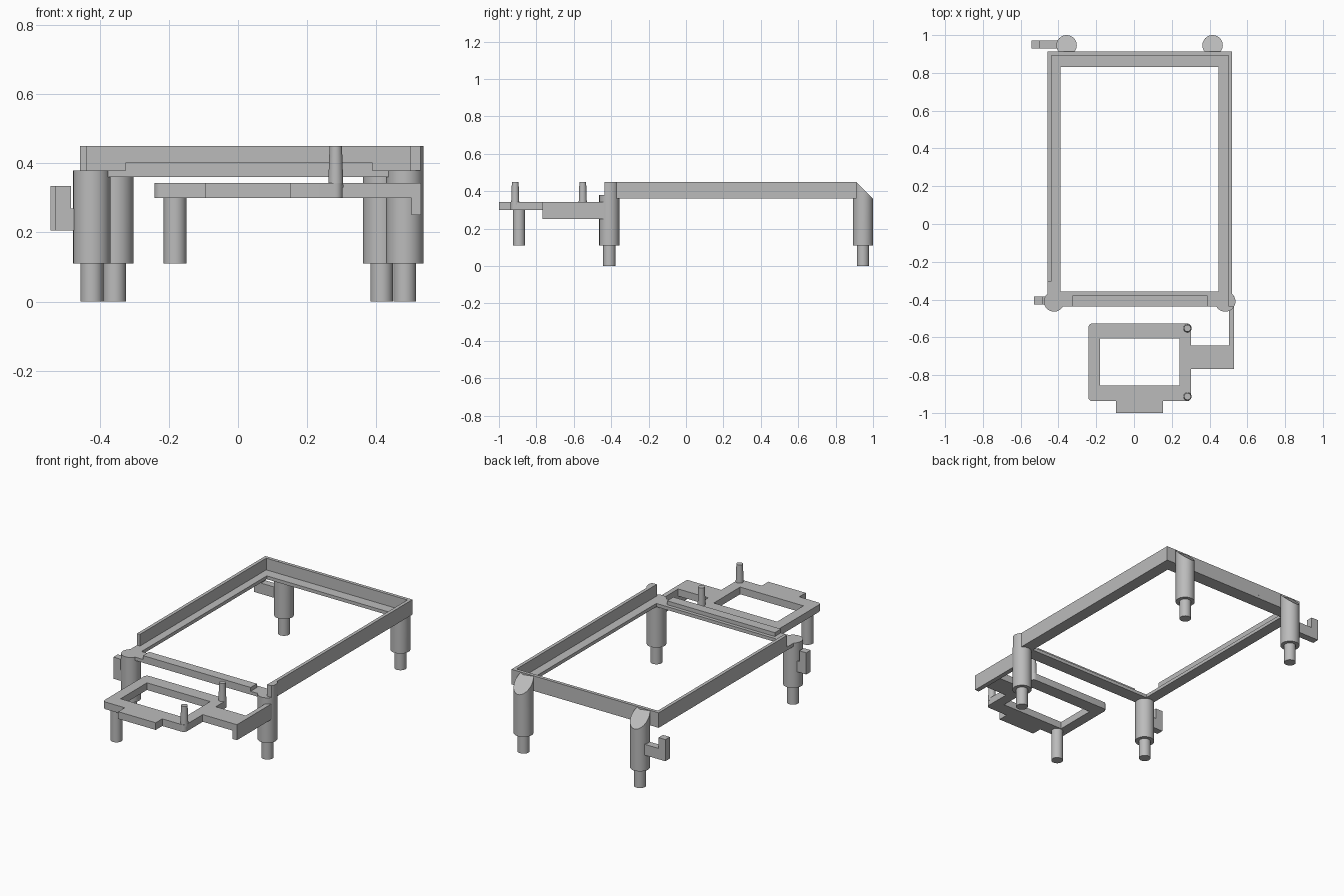
import bpy
import bmesh
from math import cos, sin, pi, radians

cube = bpy.data.objects.get("Cube")
if cube:
    bpy.data.objects.remove(cube, do_unlink=True)

GREY = (0.5, 0.5, 0.5, 1)
grey = bpy.data.materials.new("plain grey")
grey.use_nodes = True
grey.diffuse_color = GREY
grey.node_tree.nodes["Principled BSDF"].inputs["Base Color"].default_value = GREY


def add(name, mesh):
    ob = bpy.data.objects.new(name, mesh)
    mesh.materials.clear()
    mesh.materials.append(grey)
    bpy.context.collection.objects.link(ob)
    bpy.ops.object.select_all(action="DESELECT")
    ob.select_set(True)
    bpy.context.view_layer.objects.active = ob
    bpy.ops.object.shade_smooth_by_angle(angle=radians(30))
    return ob


def rect(x0, x1, y0, y1):
    return [(x0, y0), (x1, y0), (x1, y1), (x0, y1)]


def plate(name, loops, z0, z1):
    """Flat plate from an outline, with further loops as holes."""
    curve = bpy.data.curves.new(name, "CURVE")
    curve.dimensions = "2D"
    curve.fill_mode = "BOTH"
    curve.extrude = (z1 - z0) / 2
    for loop in loops:
        spline = curve.splines.new("POLY")
        spline.points.add(len(loop) - 1)
        for p, (x, y) in zip(spline.points, loop):
            p.co = (x, y, 0, 1)
        spline.use_cyclic_u = True
    temp = bpy.data.objects.new(name + " outline", curve)
    bpy.context.collection.objects.link(temp)
    deps = bpy.context.evaluated_depsgraph_get()
    mesh = bpy.data.meshes.new_from_object(temp.evaluated_get(deps))
    bpy.data.objects.remove(temp, do_unlink=True)
    bm = bmesh.new()
    bm.from_mesh(mesh)
    bmesh.ops.remove_doubles(bm, verts=bm.verts, dist=0.0001)
    bmesh.ops.translate(bm, verts=bm.verts, vec=(0, 0, (z0 + z1) / 2))
    bmesh.ops.recalc_face_normals(bm, faces=bm.faces)
    bm.to_mesh(mesh)
    bm.free()
    return add(name, mesh)


def cylinder(name, x, y, z0, z1, r, r_top=None, slope=None):
    bm = bmesh.new()
    bmesh.ops.create_cone(bm, cap_ends=True, segments=40, radius1=r,
                          radius2=r_top or r, depth=z1 - z0)
    bmesh.ops.translate(bm, verts=bm.verts, vec=(x, y, (z0 + z1) / 2))
    if slope:
        for v in bm.verts:
            v.co.z = min(v.co.z, slope - v.co.y)
    mesh = bpy.data.meshes.new(name)
    bm.to_mesh(mesh)
    bm.free()
    return add(name, mesh)


def arc(x, y, r, start, steps=6):
    return [(x + r * cos(start + i * pi / 2 / steps),
             y + r * sin(start + i * pi / 2 / steps)) for i in range(steps + 1)]


# Main frame: flat ledge, raised rim on three sides, low front lip
L, R, F, B = -0.457, 0.52, -0.437, 0.912
T = 0.02
plate("frame_ledge", [rect(L, R, F, B), rect(-0.39, 0.447, -0.357, 0.83)], 0.36, 0.38)
plate("frame_rim", [[(R - T, F), (R, F), (R, B), (L, B), (L, -0.305),
                     (L + T, -0.305), (L + T, B - T), (R - T, B - T)]], 0.36, 0.45)
plate("front_lip", [rect(-0.325, 0.39, F, -0.378)], 0.36, 0.403)

# Legs with thinner foot pins
LEG = 0.054
PIN = 0.033
for side, x in (("right", -0.423), ("left", 0.483)):
    cylinder(f"front_{side}_leg", x, -0.41, 0.11, 0.38, LEG)
    cylinder(f"front_{side}_foot", x, -0.41, 0, 0.12, PIN)
for side, x in (("right", -0.357), ("left", 0.416)):
    cylinder(f"back_{side}_leg", x, 0.946, 0.11, 0.45, LEG, slope=1.36)
    cylinder(f"back_{side}_foot", x, 0.946, 0, 0.12, PIN)

# Rounded outer post above the front left leg
outline = [(0.483 + LEG * cos(a * pi / 16), -0.41 + LEG * sin(a * pi / 16))
           for a in range(-6, 7)]
plate("front_left_post", [[(max(x, R - T), max(y, F)) for x, y in outline]], 0.37, 0.45)

# Upturned side hooks on the right legs
for name, tip, root, y in (("front_hook", -0.53, -0.44, -0.404),
                           ("back_hook", -0.543, -0.37, 0.95)):
    plate(name + "_arm", [rect(tip, root, y - 0.021, y + 0.021)], 0.205, 0.27)
    plate(name + "_tip", [rect(tip, tip + 0.046, y - 0.021, y + 0.021)], 0.205, 0.335)

# Side bracket: open plate with rounded corners, front tab and side arm
x0, x1, y0, y1, c = -0.242, 0.303, -0.938, -0.527, 0.022
bracket = (arc(x0 + c, y0 + c, c, pi)
           + [(-0.095, y0), (-0.095, -1), (0.154, -1), (0.154, y0)]
           + arc(x1 - c, y0 + c, c, -pi / 2)
           + [(x1, -0.767), (0.53, -0.767), (0.53, -0.643), (x1, -0.643)]
           + arc(x1 - c, y1 - c, c, 0) + arc(x0 + c, y1 - c, c, pi / 2))
plate("bracket_plate", [bracket, rect(-0.18, 0.24, -0.856, -0.606)], 0.30, 0.343)
plate("bracket_strip", [rect(0.502, 0.53, -0.767, -0.42)], 0.25, 0.343)
cylinder("bracket_leg", -0.182, -0.893, 0.11, 0.31, PIN)
for name, y in (("front", -0.913), ("back", -0.552)):
    cylinder(name + "_locating_pin", 0.283, y, 0.33, 0.45, 0.022, 0.018)
